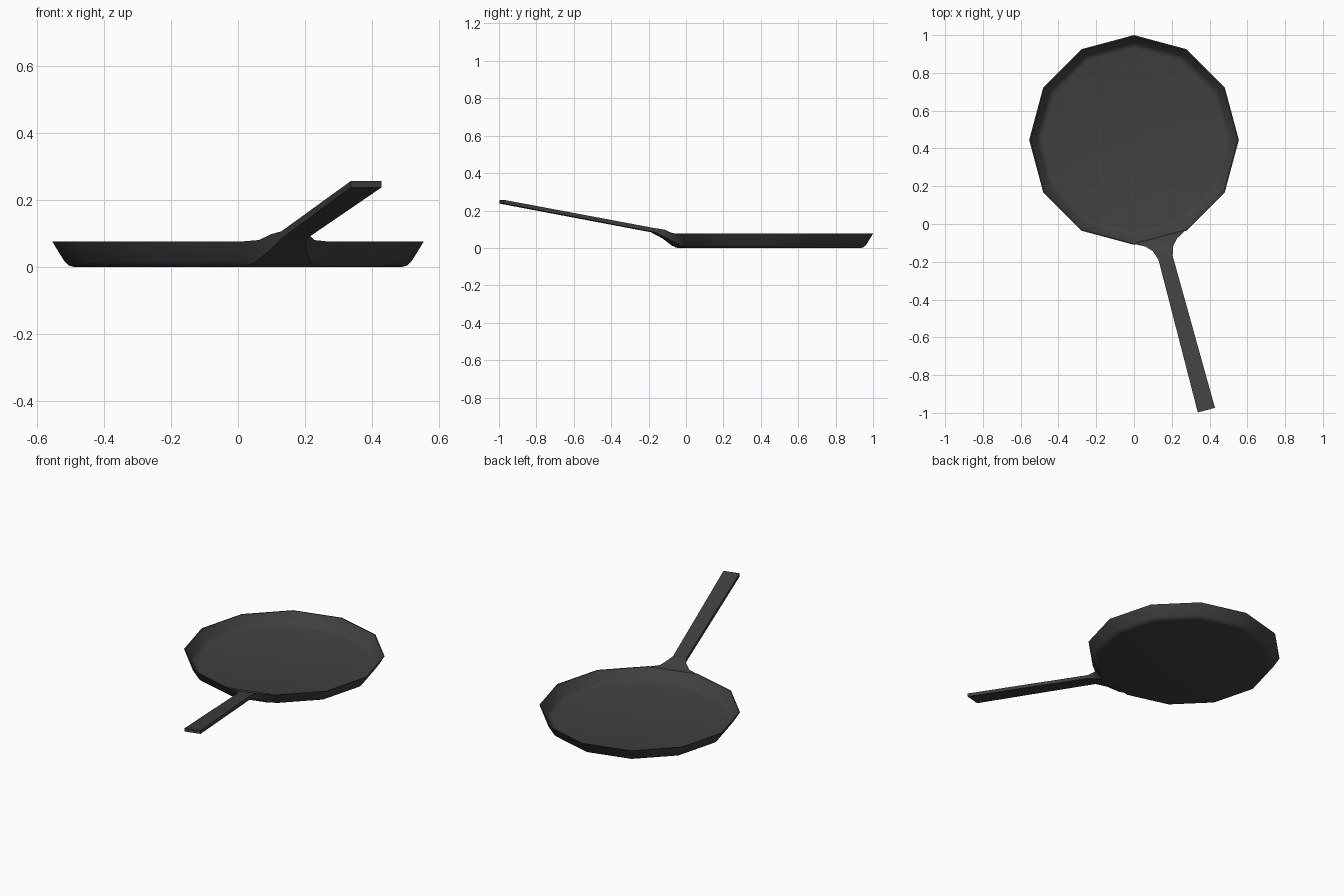
import bpy, math
from mathutils import Vector

if "Cube" in bpy.data.objects:
    bpy.data.objects.remove(bpy.data.objects["Cube"])

SIDES = 12
CENTRE = Vector((0, 0.445, 0))

iron = bpy.data.materials.new("dark cast iron")
iron.diffuse_color = (0.052, 0.052, 0.052, 1)
iron.use_nodes = True
iron.node_tree.nodes["Principled BSDF"].inputs["Base Color"].default_value = iron.diffuse_color


def loft(name, rings, angle):
    """Skin a list of equal-length point rings and cap both ends."""
    n = len(rings[0])
    verts = [p for ring in rings for p in ring]
    faces = [list(range(n))[::-1]]
    for k in range(len(rings) - 1):
        a, b = k * n, (k + 1) * n
        faces += [(a + i, a + (i + 1) % n, b + (i + 1) % n, b + i) for i in range(n)]
    faces.append(list(range((len(rings) - 1) * n, len(rings) * n)))
    mesh = bpy.data.meshes.new(name)
    mesh.from_pydata(verts, [], faces)
    mesh.materials.append(iron)
    obj = bpy.data.objects.new(name, mesh)
    bpy.context.collection.objects.link(obj)
    bpy.ops.object.select_all(action='DESELECT')
    obj.select_set(True)
    bpy.context.view_layer.objects.active = obj
    bpy.ops.object.mode_set(mode='EDIT')
    bpy.ops.mesh.select_all(action='SELECT')
    bpy.ops.mesh.normals_make_consistent(inside=False)
    bpy.ops.object.mode_set(mode='OBJECT')
    bpy.ops.object.shade_smooth_by_angle(angle=math.radians(angle))
    return obj


# Pan dish: outer wall, thin rim, inner wall and floor (radius, height)
profile = [(0.49, 0), (0.505, 0.004), (0.518, 0.016), (0.555, 0.076),
           (0.549, 0.076), (0.514, 0.022), (0.502, 0.012), (0.485, 0.008)]
dish = [[CENTRE + Vector((r * math.cos(a), r * math.sin(a), z))
         for a in (2 * math.pi * i / SIDES for i in range(SIDES))]
        for r, z in profile]
loft("pan_dish", dish, 35)

# Handle: flared root on one flat side, narrow neck, long rising bar
turn = math.radians(-75)
along = Vector((math.cos(turn), math.sin(turn), 0))
across = Vector((-along.y, along.x, 0))

# top (distance, half width, z), bottom (distance, half width, z)
stations = [
    ((0.532, 0.142, 0.075), (0.475, 0.115, 0.002)),
    ((0.562, 0.086, 0.080), (0.515, 0.088, 0.012)),
    ((0.595, 0.056, 0.098), (0.575, 0.055, 0.050)),
    ((0.645, 0.039, 0.106), (0.645, 0.039, 0.084)),
    ((1.481, 0.047, 0.257), (1.479, 0.047, 0.237)),
]


def corner(point, side):
    d, w, z = point
    return CENTRE + along * d + across * w * side + Vector((0, 0, z))


bar = [[corner(top, -1), corner(top, 1), corner(low, 1), corner(low, -1)]
       for top, low in stations]
loft("handle", bar, 35)
